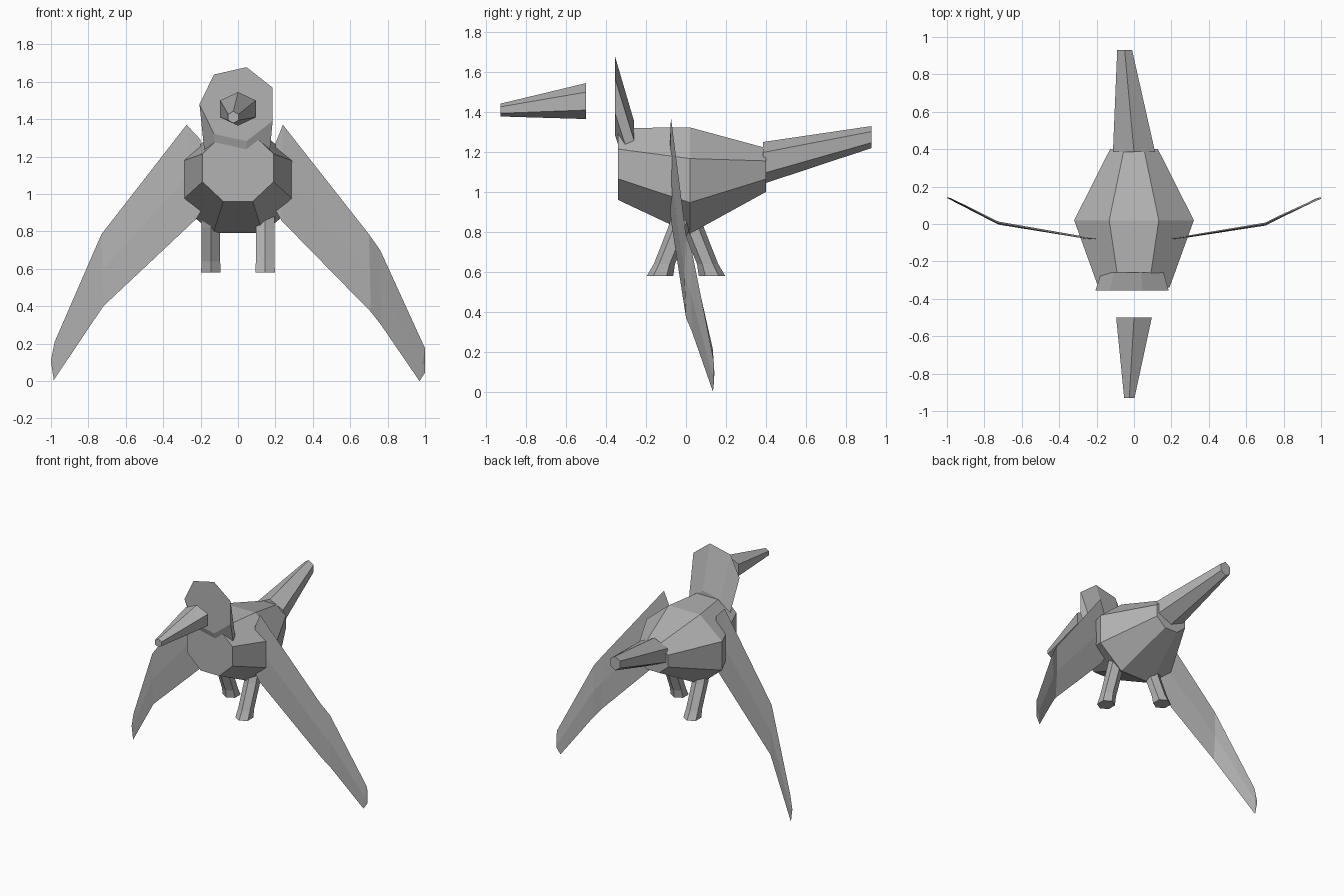
import bpy
import bmesh
from math import sin, cos, radians
from mathutils import Vector

cube = bpy.data.objects.get("Cube")
if cube:
    bpy.data.objects.remove(cube, do_unlink=True)

grey = bpy.data.materials.new("plain_grey")
grey.use_nodes = True
COLOUR = (0.45, 0.45, 0.45, 1)
grey.diffuse_color = COLOUR
shader = grey.node_tree.nodes["Principled BSDF"]
shader.inputs["Base Color"].default_value = COLOUR
shader.inputs["Roughness"].default_value = 0.8


def ring(sides, centre, rx, r2, start, axis):
    """Regular polygon across the y axis (x, z) or the z axis (x, y)."""
    points = []
    for i in range(sides):
        a = radians(start + 360 * i / sides)
        u, v = rx * cos(a), r2 * sin(a)
        offset = (u, 0, v) if axis == "y" else (u, v, 0)
        points.append(Vector(centre) + Vector(offset))
    return points


def loft(name, rings):
    """Flat-faced skin through matching rings, capped at both ends."""
    bm = bmesh.new()
    loops = [[bm.verts.new(p) for p in r] for r in rings]
    for a, b in zip(loops, loops[1:]):
        for i in range(len(a)):
            j = (i + 1) % len(a)
            bm.faces.new((a[i], a[j], b[j], b[i]))
    bm.faces.new(loops[0])
    bm.faces.new(loops[-1])
    bmesh.ops.recalc_face_normals(bm, faces=bm.faces)
    mesh = bpy.data.meshes.new(name)
    bm.to_mesh(mesh)
    bm.free()
    mesh.materials.append(grey)
    obj = bpy.data.objects.new(name, mesh)
    bpy.context.collection.objects.link(obj)
    return obj


# Eight-sided body, widest in the middle
K = 1 / cos(radians(22.5))
loft("body", [ring(8, (0, y, z), rx * K, rz * K, 22.5, "y") for y, z, rx, rz in
              [(-0.34, 1.14, 0.19, 0.18), (0.02, 1.057, 0.32, 0.266), (0.40, 1.11, 0.128, 0.11)]])

# Seven-sided head sinking back into the body
loft("head", [ring(7, (0, -0.355, 1.48), 0.206, 0.203, 180, "y"),
              ring(7, (0, -0.26, 1.18), 0.175, 0.178, 180, "y")])

# Six-sided beak, set ahead of the head
loft("beak", [ring(6, (0, -0.50, 1.455), 0.11, 0.09, 90, "y"),
              ring(6, (-0.025, -0.93, 1.41), 0.032, 0.032, 90, "y")])

# Six-sided tail, rising and drifting to one side
loft("tail", [ring(6, (0, 0.385, 1.145), 0.13, 0.105, 90, "y"),
              ring(6, (-0.05, 0.93, 1.275), 0.046, 0.055, 90, "y")])

# Striding legs: one forward, one back
for name, x, way in [("left_leg", 0.145, -1), ("right_leg", -0.145, 1)]:
    loft(name, [ring(6, (x, way * y, z), rx, ry, 90, "z") for y, z, rx, ry in
                [(0.13, 0.58, 0.061, 0.066), (0.108, 0.64, 0.057, 0.053),
                 (0.035, 0.82, 0.057, 0.055), (-0.01, 0.96, 0.057, 0.055)]])


def wing(name, sections):
    """Thin blade; each section is leading x, z, trailing x, z, depth y, thickness."""
    rings = []
    for lx, lz, tx, tz, y, thick in sections:
        lead, trail = Vector((lx, y, lz)), Vector((tx, y, tz))
        mid = (lead + trail) / 2
        push = Vector((0, thick, 0))
        rings.append([lead, mid - push, trail, mid + push])
    loft(name, rings)


wing("left_wing", [(0.20, 1.27, 0.19, 0.93, -0.08, 0.004),
                   (0.24, 1.37, 0.235, 0.855, -0.075, 0.005),
                   (0.70, 0.785, 0.71, 0.37, 0.0, 0.008),
                   (0.76, 0.70, 0.765, 0.30, 0.03, 0.008),
                   (1.0, 0.175, 0.97, 0.0, 0.135, 0.005),
                   (1.0, 0.14, 1.0, 0.045, 0.14, 0.002)])
wing("right_wing", [(-0.20, 1.29, -0.19, 0.92, -0.08, 0.004),
                    (-0.275, 1.37, -0.225, 0.865, -0.075, 0.005),
                    (-0.73, 0.785, -0.72, 0.40, 0.005, 0.008),
                    (-0.98, 0.21, -0.985, 0.005, 0.135, 0.005),
                    (-1.0, 0.11, -0.998, 0.09, 0.14, 0.002)])
